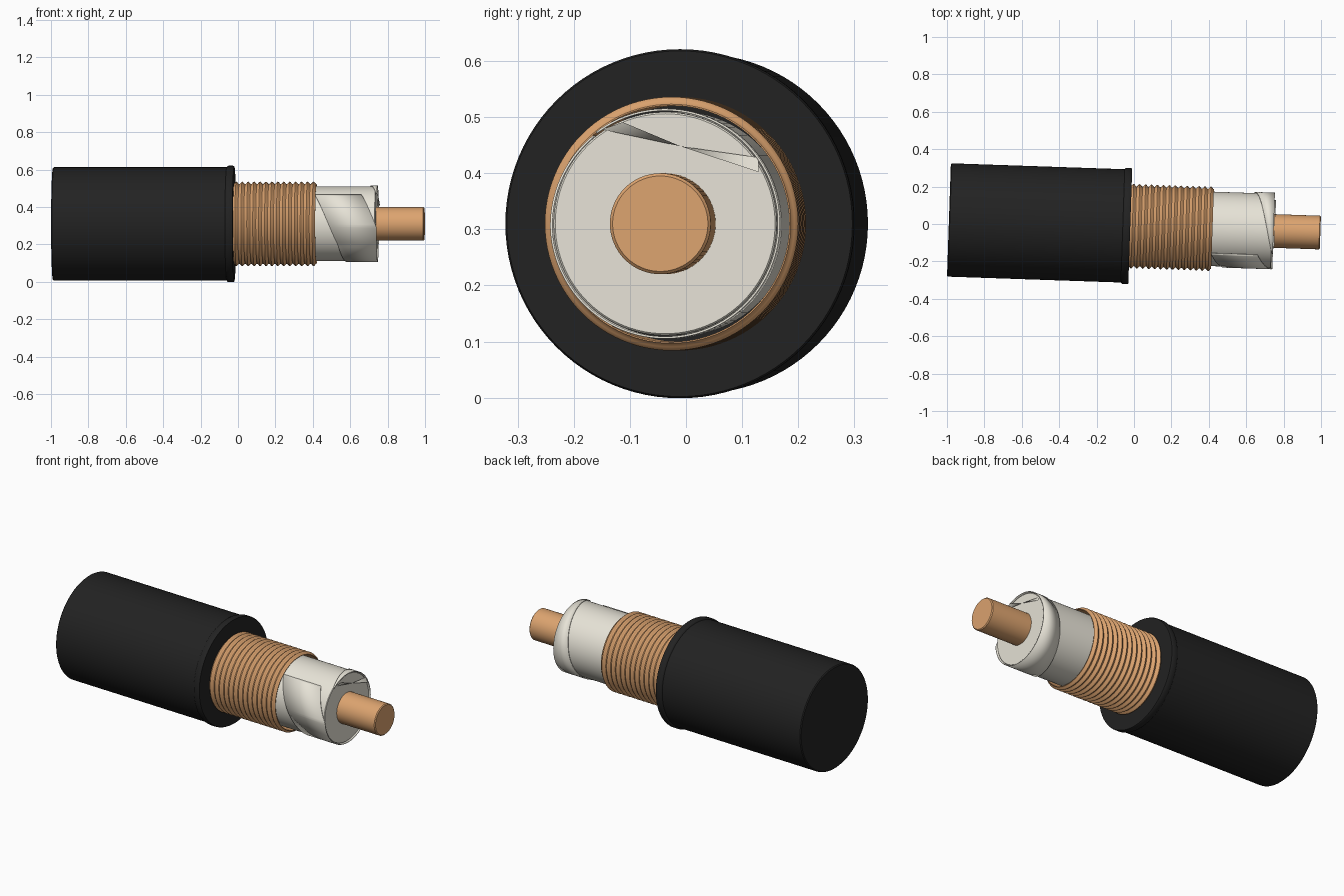
import bpy, bmesh, math
from mathutils import Matrix

if "Cube" in bpy.data.objects:
    bpy.data.objects.remove(bpy.data.objects["Cube"])

# The cable axis is slightly turned about z
AXIS = Matrix.Translation((0, -0.012, 0.31)) @ Matrix.Rotation(-0.034, 4, 'Z')


def material(name, rgb):
    m = bpy.data.materials.new(name)
    m.diffuse_color = (*rgb, 1)
    m.use_nodes = True
    m.node_tree.nodes["Principled BSDF"].inputs["Base Color"].default_value = m.diffuse_color
    return m


black = material("black_rubber", (0.016, 0.016, 0.016))
copper = material("copper", (0.72, 0.37, 0.16))
cream = material("cream_plastic", (0.80, 0.77, 0.68))


def finish(name, bm, mat):
    me = bpy.data.meshes.new(name)
    bmesh.ops.remove_doubles(bm, verts=bm.verts, dist=1e-5)
    bmesh.ops.recalc_face_normals(bm, faces=bm.faces)
    bm.to_mesh(me)
    bm.free()
    me.materials.append(mat)
    ob = bpy.data.objects.new(name, me)
    bpy.context.collection.objects.link(ob)
    ob.matrix_world = AXIS
    bpy.ops.object.select_all(action='DESELECT')
    ob.select_set(True)
    bpy.context.view_layer.objects.active = ob
    bpy.ops.object.shade_smooth_by_angle(angle=math.radians(35))
    return ob


def polar(bm, t, r, a):
    return bm.verts.new((t, -r * math.sin(a), r * math.cos(a)))


def lathe(name, profile, mat, sides=96, closed=False):
    """Spin (position, radius) pairs around the cable axis."""
    bm = bmesh.new()
    rings = [[polar(bm, t, r, math.tau * i / sides) for i in range(sides)] for t, r in profile]
    pairs = list(zip(rings, rings[1:]))
    if closed:
        pairs.append((rings[-1], rings[0]))
    else:
        bm.faces.new(rings[0])
        bm.faces.new(rings[-1])
    for a, b in pairs:
        for i in range(sides):
            j = (i + 1) % sides
            bm.faces.new((a[i], a[j], b[j], b[i]))
    return finish(name, bm, mat)


# Outer jacket with a raised lip at the cut
lathe("outer_jacket", [(-0.99, 0.298), (-0.985, 0.303), (-0.06, 0.303), (-0.056, 0.309),
                       (-0.052, 0.311), (-0.026, 0.311), (-0.02, 0.308)], black)

# Corrugated shield: rippled outside, open tube inside
ridges, steps, start, end = 14, 8, -0.025, 0.42
n = ridges * steps
shield = [(start + (end - start) * i / n,
           0.2195 - 0.0065 * math.cos(math.tau * i / steps)) for i in range(n + 1)]
lathe("corrugated_shield", shield + [(end, 0.2105), (start, 0.2105)], copper, closed=True)

# Insulation and centre conductor
lathe("insulation", [(-0.025, 0.199), (0.737, 0.199), (0.74, 0.196)], cream)
lathe("centre_conductor", [(0.70, 0.09), (0.992, 0.09), (0.997, 0.085)], copper, sides=64)

# Spiral tape around the insulation
EDGE = [(40, 0.415), (123, 0.54), (180, 0.585), (280, 0.65), (397, 0.742)]


def edge_at(deg):
    for (a, x), (b, y) in zip(EDGE, EDGE[1:]):
        if deg <= b:
            return x + (y - x) * (deg - a) / (b - a)
    return EDGE[-1][1]


bm = bmesh.new()
prev = None
for k in range(120):
    deg = 40 + 357 * k / 119
    e = edge_at(deg)
    pair = [polar(bm, t, 0.203, math.radians(deg)) for t in (e, min(e + 0.25, 0.747))]
    if prev:
        bm.faces.new((prev[0], prev[1], pair[1], pair[0]))
    prev = pair
tape = finish("spiral_tape", bm, cream)
mod = tape.modifiers.new("thickness", 'SOLIDIFY')
mod.thickness = 0.004
mod.offset = 0

# Loose twisted tape end across the face
bm = bmesh.new()
c = [bm.verts.new(p) for p in ((0.742, -0.113, 0.168), (0.755, -0.075, 0.181),
                               (0.752, 0.028, 0.138),
                               (0.755, 0.167, 0.092), (0.742, 0.167, 0.118))]
bm.faces.new((c[0], c[1], c[2]))
bm.faces.new((c[2], c[3], c[4]))
finish("tape_end", bm, cream)
